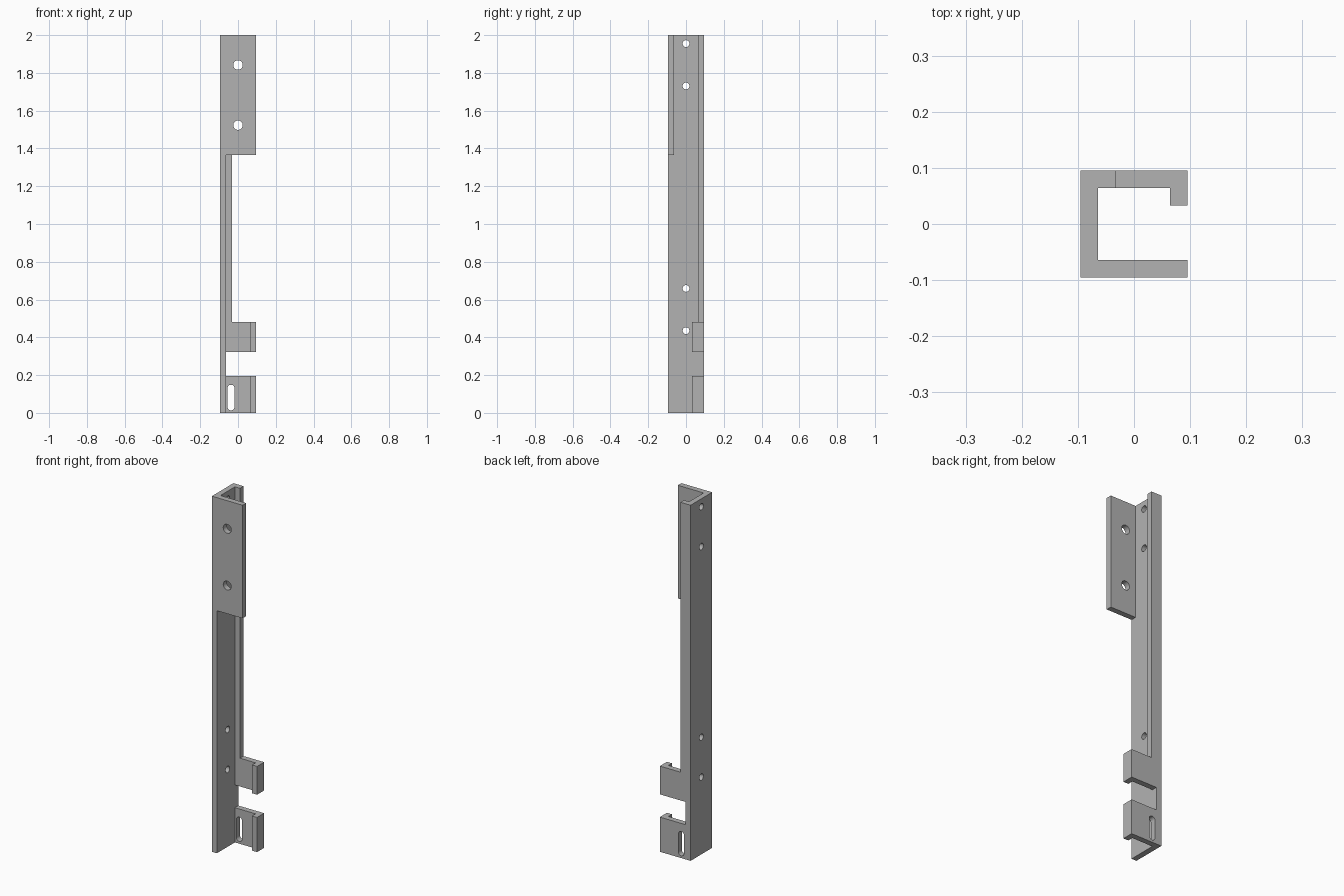
import bpy, bmesh
from mathutils import Matrix, Vector

if "Cube" in bpy.data.objects:
    bpy.data.objects.remove(bpy.data.objects["Cube"], do_unlink=True)

HALF = 0.0957          # half outer width
WALL = 0.0314          # sheet thickness
INNER = HALF - WALL
LIP = HALF - 2 * WALL  # edge of the short lips
FAR = 0.3              # cutter overshoot

grey = bpy.data.materials.new("bracket grey")
grey.use_nodes = True
colour = (0.45, 0.45, 0.45, 1)
grey.diffuse_color = colour
grey.node_tree.nodes["Principled BSDF"].inputs["Base Color"].default_value = colour


def make_object(name, bm):
    bmesh.ops.recalc_face_normals(bm, faces=bm.faces)
    mesh = bpy.data.meshes.new(name)
    bm.to_mesh(mesh)
    bm.free()
    mesh.materials.append(grey)
    obj = bpy.data.objects.new(name, mesh)
    bpy.context.collection.objects.link(obj)
    return obj


def prism(name, points, direction):
    """Extrude a closed outline along a direction."""
    bm = bmesh.new()
    face = bm.faces.new([bm.verts.new(p) for p in points])
    new = bmesh.ops.extrude_face_region(bm, geom=[face])["geom"]
    moved = [v for v in new if isinstance(v, bmesh.types.BMVert)]
    bmesh.ops.translate(bm, verts=moved, vec=Vector(direction))
    return make_object(name, bm)


def box(name, x, y, z):
    corners = [(x[0], y[0]), (x[1], y[0]), (x[1], y[1]), (x[0], y[1])]
    return prism(name, [(a, b, z[0]) for a, b in corners], (0, 0, z[1] - z[0]))


def drill(name, centre, radius, axis, length):
    """Round cutter along the x or y axis."""
    bm = bmesh.new()
    turn = Matrix.Rotation(1.570796, 4, "Y" if axis == "X" else "X")
    bmesh.ops.create_cone(bm, cap_ends=True, segments=32, radius1=radius,
                          radius2=radius, depth=length,
                          matrix=Matrix.Translation(centre) @ turn)
    return make_object(name, bm)


# Channel with one hooked edge, extruded to full height
profile = [(HALF, -HALF), (HALF, -INNER), (-INNER, -INNER), (-INNER, INNER),
           (INNER, INNER), (INNER, LIP), (HALF, LIP), (HALF, HALF),
           (-HALF, HALF), (-HALF, -HALF)]
bracket = prism("channel_bracket", [(x, y, 0) for x, y in profile], (0, 0, 2))

# Openings: below the front plate, above the hooks, and between the hooks
cutters = [
    box("front_opening_cutter", (-INNER, FAR), (-FAR, 0), (-FAR, 1.364)),
    box("back_opening_cutter", (-LIP, FAR), (0, FAR), (0.482, 2 + FAR)),
    box("hook_gap_cutter", (-INNER, FAR), (0, FAR), (0.195, 0.323)),
]

# Mounting holes in the front plate and the side web
for z in (1.842, 1.523):
    cutters.append(drill("front_hole_cutter", (0, -HALF, z), 0.025, "Y", 0.15))
for z in (1.955, 1.731, 0.659, 0.435):
    cutters.append(drill("web_hole_cutter", (-HALF, 0, z), 0.018, "X", 0.15))

# Vertical slot in the lower hook tab
slot_x, slot_r, slot_low, slot_high = -0.037, 0.018, 0.031, 0.131
cutters.append(box("slot_cutter", (slot_x - slot_r, slot_x + slot_r),
                   (0.04, 0.2), (slot_low, slot_high)))
for z in (slot_low, slot_high):
    cutters.append(drill("slot_end_cutter", (slot_x, 0.12, z), slot_r, "Y", 0.15))

# Cut every opening
for cutter in cutters:
    cutter.hide_render = True
    cutter.hide_set(True)
    mod = bracket.modifiers.new(cutter.name, "BOOLEAN")
    mod.operation = "DIFFERENCE"
    mod.solver = "EXACT"
    mod.object = cutter

# Bake the cuts and drop the helpers
depsgraph = bpy.context.evaluated_depsgraph_get()
result = bpy.data.meshes.new_from_object(bracket.evaluated_get(depsgraph))
bracket.modifiers.clear()
bracket.data = result
for cutter in cutters:
    bpy.data.objects.remove(cutter, do_unlink=True)

# Smooth hole walls, sharp sheet edges
bpy.context.view_layer.objects.active = bracket
bracket.select_set(True)
bpy.ops.object.shade_smooth_by_angle(angle=0.5)
